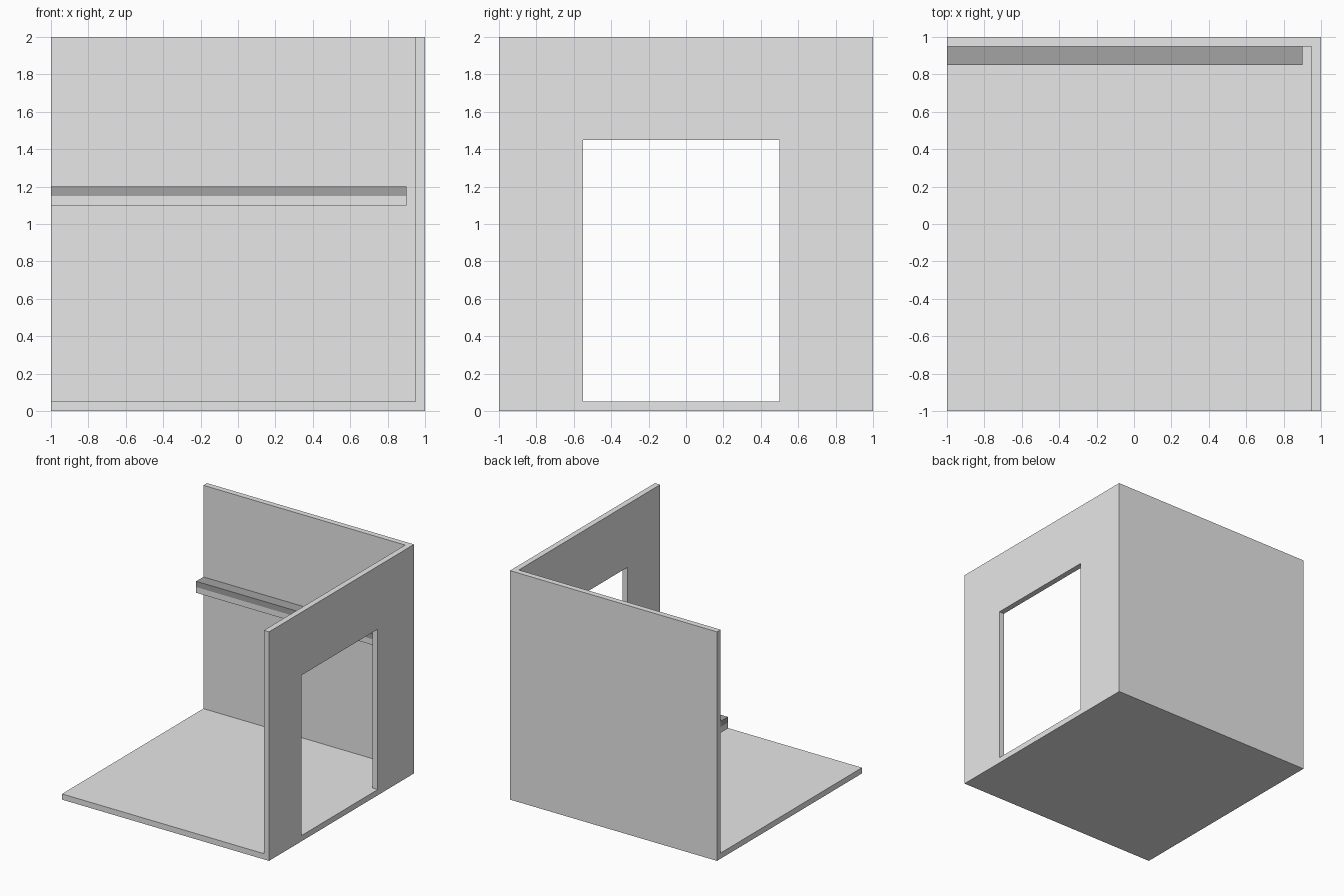
import bpy, bmesh
from mathutils import Vector

if "Cube" in bpy.data.objects:
    bpy.data.objects.remove(bpy.data.objects["Cube"])


def material(name, value):
    m = bpy.data.materials.new(name)
    m.diffuse_color = (value, value, value, 1)
    m.use_nodes = True
    m.node_tree.nodes["Principled BSDF"].inputs["Base Color"].default_value = m.diffuse_color
    return m


light_grey = material("light_grey", 0.8)
dark_grey = material("dark_grey", 0.37)


def box(name, lo, hi, mats=(light_grey,)):
    """Box between two opposite corners."""
    lo, hi = Vector(lo), Vector(hi)
    bm = bmesh.new()
    bmesh.ops.create_cube(bm, size=1)
    for v in bm.verts:
        v.co = [(lo[i] + hi[i]) / 2 + v.co[i] * (hi[i] - lo[i]) for i in range(3)]
    mesh = bpy.data.meshes.new(name)
    bm.to_mesh(mesh)
    bm.free()
    for m in mats:
        mesh.materials.append(m)
    ob = bpy.data.objects.new(name, mesh)
    bpy.context.collection.objects.link(ob)
    return ob


def cut(target, cutter):
    mod = target.modifiers.new(cutter.name, 'BOOLEAN')
    mod.operation = 'DIFFERENCE'
    mod.solver = 'EXACT'
    mod.object = cutter
    cutter.hide_render = True
    cutter.display_type = 'WIRE'


# Room corner: floor, back wall and right wall in one piece
room = box("room_shell", (-1, -1, 0), (1, 1, 2))
cut(room, box("interior_cutter", (-1.2, -1.2, 0.05), (0.95, 0.95, 2.2)))
cut(room, box("doorway_cutter", (0.8, -0.55, 0.05), (1.2, 0.5, 1.45)))

# Shelf rail on the back wall, its upper half dark
rail = box("shelf_rail", (-1, 0.85, 1.1), (0.9, 0.95, 1.2), (light_grey, dark_grey))
bm = bmesh.new()
bm.from_mesh(rail.data)
bmesh.ops.bisect_plane(bm, geom=bm.verts[:] + bm.edges[:] + bm.faces[:],
                       plane_co=(0, 0, 1.15), plane_no=(0, 0, 1))
for f in bm.faces:
    f.material_index = int(f.calc_center_median().z > 1.15)
bm.to_mesh(rail.data)
bm.free()
